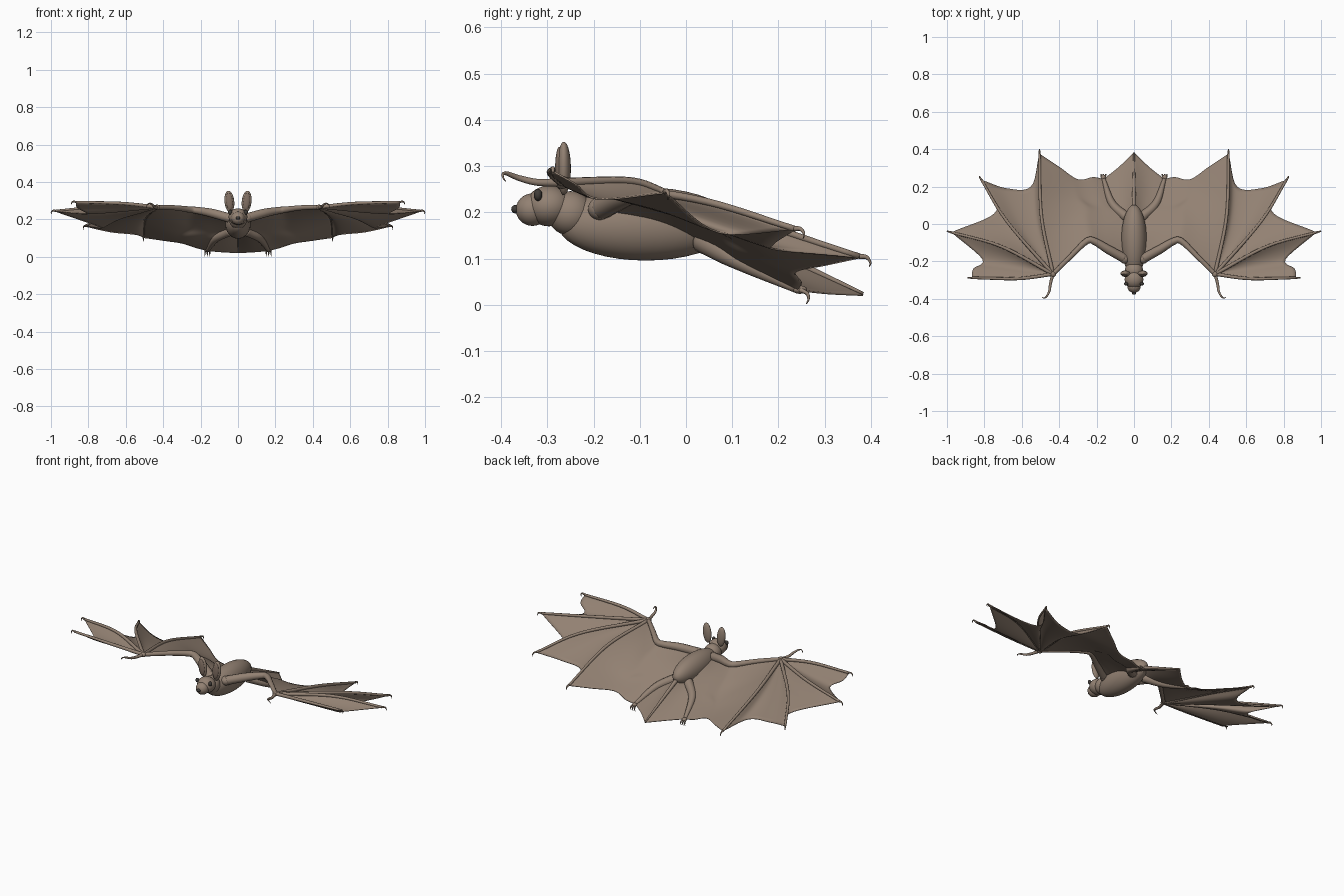
import bpy, bmesh, math
from mathutils import Vector, Matrix

if "Cube" in bpy.data.objects:
    bpy.data.objects.remove(bpy.data.objects["Cube"])


def material(name, rgb):
    m = bpy.data.materials.new(name)
    m.diffuse_color = (*rgb, 1)
    m.use_nodes = True
    m.node_tree.nodes["Principled BSDF"].inputs["Base Color"].default_value = m.diffuse_color
    return m


FUR = material("brown_fur", (0.29, 0.22, 0.17))
DARK = material("dark", (0.05, 0.045, 0.04))
INNER = material("inner_ear", (0.22, 0.16, 0.125))


def finish(name, bm, mat=FUR, mirror=True, thick=0):
    bmesh.ops.recalc_face_normals(bm, faces=bm.faces)
    for f in bm.faces:
        f.smooth = True
    me = bpy.data.meshes.new(name)
    bm.to_mesh(me)
    bm.free()
    me.materials.append(mat)
    ob = bpy.data.objects.new(name, me)
    bpy.context.collection.objects.link(ob)
    if thick:
        s = ob.modifiers.new("thickness", "SOLIDIFY")
        s.thickness, s.offset = thick, 0
    if mirror:
        ob.modifiers.new("mirror", "MIRROR").use_mirror_merge = False
    return ob


def smooth_path(pts, n):
    """Catmull-Rom through pts, resampled to n+1 evenly spaced points."""
    p = [Vector(q) for q in pts]
    p = [2 * p[0] - p[1]] + p + [2 * p[-1] - p[-2]]
    dense = []
    for i in range(1, len(p) - 2):
        a, b, c, d = p[i - 1:i + 3]
        for k in range(12):
            t = k / 12
            dense.append(0.5 * (2 * b + (c - a) * t + (2 * a - 5 * b + 4 * c - d) * t * t
                                + (3 * b - a - 3 * c + d) * t ** 3))
    dense.append(p[-2])
    run = [0]
    for a, b in zip(dense, dense[1:]):
        run.append(run[-1] + (b - a).length)
    out, j = [], 0
    for i in range(n + 1):
        s = run[-1] * i / n
        while j < len(run) - 2 and run[j + 1] < s:
            j += 1
        out.append(dense[j].lerp(dense[j + 1], (s - run[j]) / max(run[j + 1] - run[j], 1e-9)))
    return out


def tube(name, pts, radii, n=20, sides=12, mirror=True, mat=FUR):
    path = smooth_path(pts, n)
    bm = bmesh.new()
    rings = []
    for i, c in enumerate(path):
        tan = path[min(i + 1, n)] - path[max(i - 1, 0)]
        u = tan.cross(Vector((0.2, 0.1, 1))).normalized()
        v = tan.cross(u).normalized()
        f = i / n * (len(radii) - 1)
        k = min(int(f), len(radii) - 2)
        r = radii[k] + (radii[k + 1] - radii[k]) * (f - k)
        rings.append([bm.verts.new(c + r * (u * math.cos(a) + v * math.sin(a)))
                      for a in (2 * math.pi * s / sides for s in range(sides))])
    for a, b in zip(rings, rings[1:]):
        for s in range(sides):
            bm.faces.new((a[s], a[s - 1], b[s - 1], b[s]))
    bm.faces.new(rings[0])
    bm.faces.new(rings[-1])
    return finish(name, bm, mat, mirror)


def ball(name, loc, rad, mirror=False, mat=FUR, rot=(0, 0)):
    bm = bmesh.new()
    m = (Matrix.Translation(loc) @ Matrix.Rotation(rot[0], 4, 'X')
         @ Matrix.Rotation(rot[1], 4, 'Y') @ Matrix.Diagonal((*rad, 1)))
    bmesh.ops.create_uvsphere(bm, u_segments=32, v_segments=20, radius=1, matrix=m)
    return finish(name, bm, mat, mirror)


def membrane(name, top, bottom, left, right, n=20, sag=0.0):
    """Coons patch of thin skin between four boundary paths, hanging by sag."""
    T, B, L, R = (smooth_path(q, n) for q in (top, bottom, left, right))
    bm = bmesh.new()
    g = []
    for i in range(n + 1):
        v = i / n
        row = []
        for j in range(n + 1):
            u = j / n
            p = (T[j].lerp(B[j], v) + L[i].lerp(R[i], u)
                 - T[0].lerp(T[n], u).lerp(B[0].lerp(B[n], u), v))
            p.z -= sag * math.sin(math.pi * u) * math.sin(math.pi * v) + 0.003
            row.append(bm.verts.new(p))
        g.append(row)
    for i in range(n):
        for j in range(n):
            bm.faces.new((g[i][j], g[i][j + 1], g[i + 1][j + 1], g[i + 1][j]))
    bmesh.ops.remove_doubles(bm, verts=bm.verts, dist=1e-5)
    return finish(name, bm, thick=0.004)


# body and head
ball("body", (0, -0.087, 0.175), (0.068, 0.19, 0.079))
ball("neck", (0, -0.25, 0.198), (0.048, 0.05, 0.048))
ball("head", (0, -0.296, 0.214), (0.05, 0.05, 0.044))
ball("snout", (0, -0.332, 0.206), (0.036, 0.036, 0.035))
ball("nose", (0, -0.369, 0.207), (0.011, 0.009, 0.009), mat=DARK)
ball("eye", (0.042, -0.32, 0.238), (0.011, 0.009, 0.013), True, DARK)
ball("ear", (0.046, -0.264, 0.295), (0.026, 0.015, 0.058), True, rot=(0, 0.1))
ball("inner_ear", (0.046, -0.274, 0.296), (0.018, 0.009, 0.046), True, INNER, rot=(0, 0.1))

# wing bones: one arm path with a rounded elbow
shoulder, wrist = (0.05, -0.185, 0.208), (0.433, -0.268, 0.265)
arm = [shoulder, (0.14, -0.135, 0.233), (0.215, -0.091, 0.247), (0.255, -0.093, 0.252),
       (0.34, -0.175, 0.262), wrist]
tube("arm", arm, [0.025, 0.024, 0.019, 0.015, 0.013, 0.011], 32)
ball("shoulder", shoulder, (0.027, 0.027, 0.025), True)
ball("wrist", wrist, (0.016, 0.016, 0.014), True)
fingers = [
    [wrist, (0.62, -0.292, 0.285), (0.865, -0.288, 0.292)],
    [wrist, (0.71, -0.12, 0.268), (0.975, -0.045, 0.245)],
    [wrist, (0.68, 0.015, 0.23), (0.815, 0.235, 0.165)],
    [wrist, (0.495, 0.04, 0.21), (0.505, 0.375, 0.105)],
]
for k, f in enumerate(fingers):
    tube(f"finger_{k + 1}", f, [0.010, 0.0085, 0.0065])
    tip = Vector(f[-1])
    d = (tip - Vector(f[1])).normalized()
    tube(f"finger_claw_{k + 1}", [tip, tip + d * 0.016 + Vector((0, 0, 0.003)),
                                  tip + d * 0.025 - Vector((0, 0, 0.006)),
                                  tip + d * 0.022 - Vector((0, 0, 0.016))],
         [0.006, 0.004, 0.001], 10, 8)
tube("thumb", [wrist, (0.447, -0.32, 0.265), (0.453, -0.36, 0.274), (0.47, -0.39, 0.285),
               (0.485, -0.397, 0.279), (0.49, -0.39, 0.267)],
     [0.01, 0.008, 0.007, 0.005, 0.001])

# legs, feet and tail
hip, knee, ankle = (0.04, 0.035, 0.14), (0.118, 0.11, 0.098), (0.163, 0.24, 0.035)
tube("leg", [hip, knee, ankle], [0.027, 0.023, 0.017, 0.01])
ball("foot", (0.163, 0.246, 0.033), (0.013, 0.016, 0.009), True)
for k in (-1, 0, 1):
    x = 0.164 + 0.008 * k
    tube(f"toe_{k + 2}", [(x, 0.246, 0.033), (x + 0.004 * k, 0.262, 0.025),
                          (x + 0.005 * k, 0.265, 0.012), (x + 0.005 * k, 0.26, 0.002)],
         [0.005, 0.004, 0.001], 10, 8)
tail = [(0, 0.08, 0.165), (0, 0.22, 0.1), (0, 0.383, 0.024)]
tube("tail", tail, [0.012, 0.008, 0.004], mirror=False)

# skin between fingers, with scalloped trailing edges hanging below the bones
notches = [[(0.86, -0.24, 0.265), (0.81, -0.19, 0.232)],
           [(0.735, 0.07, 0.16)],
           [(0.68, 0.19, 0.135), (0.55, 0.2, 0.122)]]
for k, notch in enumerate(notches):
    a, b = fingers[k], fingers[k + 1]
    membrane(f"finger_skin_{k + 1}", [wrist, wrist], [a[-1]] + notch + [b[-1]], a, b, sag=0.014)

# skin from arm and last finger to body and leg
membrane("arm_skin", arm,
         [ankle, (0.22, 0.25, 0.05), (0.3, 0.238, 0.075), (0.4, 0.305, 0.09), fingers[3][-1]],
         [shoulder, (0.055, -0.06, 0.185), hip, knee, ankle], fingers[3], 28, sag=0.035)

# skin between legs and tail
membrane("tail_skin", [hip, tail[0]], [ankle, (0.08, 0.305, 0.028), tail[-1]],
         [hip, knee, ankle], tail, sag=0.006)
